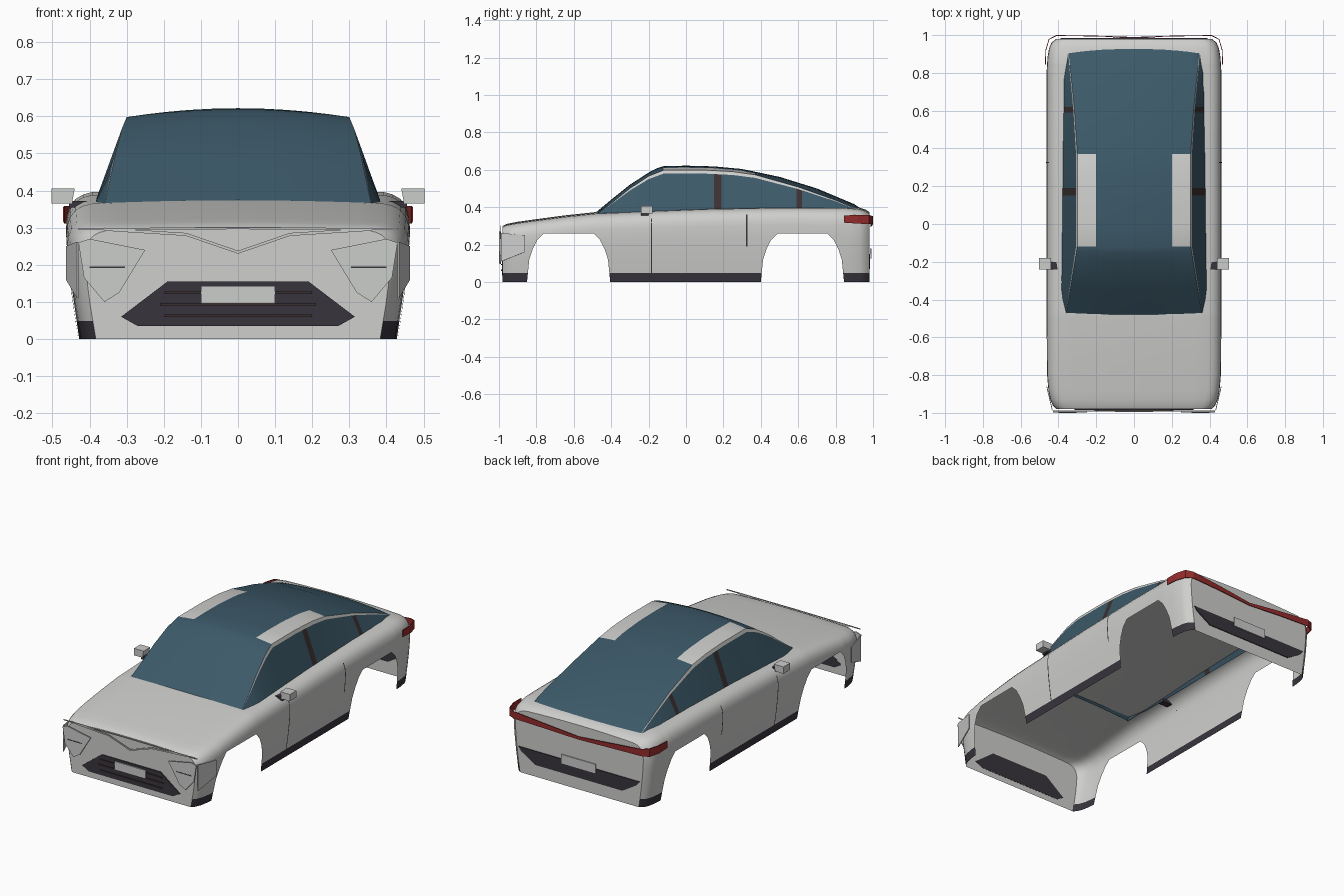
import bpy, bmesh, math
from mathutils import Vector

old = bpy.data.objects.get("Cube")
if old:
    bpy.data.objects.remove(old, do_unlink=True)


def material(name, r, g, b):
    m = bpy.data.materials.new(name)
    m.use_nodes = True
    m.diffuse_color = (r, g, b, 1)
    m.node_tree.nodes["Principled BSDF"].inputs["Base Color"].default_value = (r, g, b, 1)
    return m


PAINT = material("silver paint", .62, .62, .61)
GLASS = material("tinted glass", .045, .1, .14)
DARK = material("dark trim", .04, .034, .046)
RED = material("red lamp", .3, .025, .025)
PILLAR = material("pillar brown", .045, .03, .032)
LAMP = material("lamp silver", .6, .61, .6)


def lerp(keys, t):
    """Piecewise linear value at t from (position, value) pairs."""
    if t <= keys[0][0]:
        return keys[0][1]
    for (a, u), (b, v) in zip(keys, keys[1:]):
        if t <= b:
            return u + (v - u) * (t - a) / (b - a)
    return keys[-1][1]


def finish(name, bm, mats, smooth=True):
    bmesh.ops.recalc_face_normals(bm, faces=bm.faces)
    me = bpy.data.meshes.new(name)
    bm.to_mesh(me)
    bm.free()
    for m in mats:
        me.materials.append(m)
    ob = bpy.data.objects.new(name, me)
    bpy.context.collection.objects.link(ob)
    if smooth:
        bpy.ops.object.select_all(action='DESELECT')
        ob.select_set(True)
        bpy.context.view_layer.objects.active = ob
        bpy.ops.object.shade_smooth_by_angle(angle=math.radians(35))
    return ob


def loft(ys, section, caps=False, rule=None):
    """Skin mirrored half sections (side bottom to centre) along y."""
    bm = bmesh.new()
    rings = []
    for y in ys:
        half = section(y)
        full = half + [(-x, z) for x, z in reversed(half[:-1])]
        rings.append([bm.verts.new((x, y, z)) for x, z in full])
    n = len(rings[0])
    for i in range(len(ys) - 1):
        for k in range(n - 1):
            f = bm.faces.new((rings[i][k], rings[i][k + 1], rings[i + 1][k + 1], rings[i + 1][k]))
            if rule:
                f.material_index = rule(min(k, n - 2 - k), (ys[i] + ys[i + 1]) / 2)
    if caps:
        bm.faces.new(rings[0])
        bm.faces.new(rings[-1])
    bmesh.ops.remove_doubles(bm, verts=bm.verts, dist=.0002)
    return bm


def ribbon(name, pts, mat, thick=.004):
    """Mirrored upright strip through (x, y, low z, high z) points."""
    bm = bmesh.new()
    for s in (1, -1):
        lo = [bm.verts.new((s * x, y, a)) for x, y, a, b in pts]
        hi = [bm.verts.new((s * x, y, b)) for x, y, a, b in pts]
        for i in range(len(pts) - 1):
            bm.faces.new((lo[i], lo[i + 1], hi[i + 1], hi[i]))
    bmesh.ops.remove_doubles(bm, verts=bm.verts, dist=.0002)
    ob = finish(name, bm, [mat], False)
    mod = ob.modifiers.new("thickness", 'SOLIDIFY')
    mod.thickness = thick
    mod.offset = 0
    return ob


def plate(name, outline, y, mat, sides=(1,), thick=.006):
    """Flat x-z outline given a small depth along y."""
    bm = bmesh.new()
    for s in sides:
        f = bm.faces.new([bm.verts.new((s * x, y - thick / 2, z)) for x, z in outline])
        ext = bmesh.ops.extrude_face_region(bm, geom=[f])["geom"]
        bmesh.ops.translate(bm, vec=(0, thick, 0),
                            verts=[v for v in ext if isinstance(v, bmesh.types.BMVert)])
    return finish(name, bm, [mat], False)


def rect(x0, x1, z0, z1):
    return [(x0, z0), (x1, z0), (x1, z1), (x0, z1)]


# Body: lower edge follows the wheel arches, open underneath
WIDTH = [(-.98, .412), (-.96, .43), (-.93, .443), (-.88, .453), (-.8, .46), (-.5, .463),
         (.8, .463), (.88, .458), (.93, .45), (.96, .437), (.98, .412)]
TOP = [(-.98, .3), (-.96, .31), (-.9, .322), (-.8, .336), (-.65, .356), (-.48, .374), (-.2, .386),
       (.1, .398), (.5, .406), (.85, .405), (.93, .397), (.96, .387), (.98, .374)]
ARCH = [(0, 0), (.012, .12), (.03, .175), (.055, .225), (.09, .26),
        (.355, .26), (.39, .225), (.415, .175), (.433, .12), (.445, 0)]
EDGE = [(y0 + d, z) for y0 in (-.85, .4) for d, z in ARCH]
SIDE = [(0, .93), (.15, .948), (.3, .966), (.45, .981), (.6, .993), (.75, 1), (.82, .994),
        (.88, .977), (.93, .945), (.96, .9), (.975, .85)]
DECK = [(.7, .983), (.5, .991), (.25, .998), (0, 1)]


def body_x(y, z):
    return lerp(WIDTH, y) * lerp(SIDE, z / lerp(TOP, y))


def body_section(y):
    t, w, low = lerp(TOP, y), lerp(WIDTH, y), lerp(EDGE, y)
    heights = [max(f * t, low) for f, _ in SIDE]
    return [(body_x(y, z), z) for z in heights] + [(w * f, t * g) for f, g in DECK]


stations = sorted({round(k[0], 4) for k in WIDTH + TOP + EDGE})
bm = loft(stations, body_section, caps=True)
bmesh.ops.bisect_plane(bm, geom=bm.verts[:] + bm.edges[:] + bm.faces[:],
                       plane_co=(0, 0, .048), plane_no=(0, 0, 1))
bm.normal_update()
for f in bm.faces:
    f.material_index = int(f.calc_center_median().z < .048 and abs(f.normal.y) < .98)
finish("body_shell", bm, [PAINT, DARK])

# Cabin: glass canopy with painted rails and dark pillars
ROOF = [(-.49, .365), (-.4, .44), (-.3, .52), (-.2, .585), (-.15, .61), (-.12, .619), (0, .622),
        (.15, .618), (.3, .604), (.5, .562), (.7, .5), (.9, .416), (.96, .375)]
RAIL_X = [(-.49, .362), (-.3, .33), (-.12, .3), (.37, .3), (.6, .315), (.8, .335), (.96, .352)]
RAIL_Z = [(-.49, .352), (-.4, .42), (-.3, .5), (-.2, .566), (-.12, .598), (.1, .598), (.25, .59),
          (.37, .573), (.6, .508), (.8, .437), (.9, .394), (.96, .355)]
BASE_X = [(-.49, .366), (-.35, .386), (.8, .388), (.96, .36)]
BREAKS = [.15, .19, .59, .62]


def cabin_section(y):
    rx, rz, roof = lerp(RAIL_X, y), lerp(RAIL_Z, y), lerp(ROOF, y)
    bx, bz = lerp(BASE_X, y), min(.365, rz - .002)
    gx, gz = bx + (rx - bx) * .92, bz + (rz - bz) * .92
    arc = [(rx * f, rz + (roof - rz) * (1 - f * f)) for f in (1, .83, .667, .45, .22, 0)]
    return [(bx, bz), (gx, gz)] + arc


def cabin_rule(k, y):
    if k == 0:
        return 2 if .15 < y < .19 or .59 < y < .62 else 0
    return int(k == 1 or (k in (2, 3) and -.12 < y < .37))


stations = sorted({k[0] for k in ROOF + RAIL_X + RAIL_Z + BASE_X} | set(BREAKS))
finish("cabin", loft(stations, cabin_section, rule=cabin_rule), [GLASS, PAINT, PILLAR])

# Door seams
for name, y, z0, z1 in (("front_door_seam", -.185, .03, .34), ("rear_door_seam", .325, .19, .36)):
    bm = bmesh.new()
    for s in (1, -1):
        rows = []
        for i in range(9):
            z = z0 + (z1 - z0) * i / 8
            rows.append([bm.verts.new((s * (body_x(y, z) + .002), y + d, z)) for d in (-.003, .003)])
        for a, b in zip(rows, rows[1:]):
            bm.faces.new((a[0], a[1], b[1], b[0]))
    finish(name, bm, [DARK], False)

# Front end
plate("front_grille", [(-.19, .155), (.19, .155), (.315, .06), (.27, .035), (-.27, .035), (-.315, .06)],
      -.982, DARK)
for i, half in enumerate((.2, .21, .2)):
    z = .125 - .031 * i
    plate(f"grille_bar_{i + 1}", rect(-half, half, z - .003, z + .003), -.987, PILLAR)
plate("front_plate", rect(-.1, .1, .097, .143), -.991, LAMP)
plate("headlights", [(.25, .24), (.32, .125), (.36, .1), (.415, .165), (.43, .26), (.4, .27)],
      -.996, LAMP, (1, -1))
plate("headlight_slits", rect(.305, .4, .191, .196), -.998, DARK, (1, -1), .004)
ribbon("headlight_wraps", [(.432, -.988, .11, .262), (.462, -.86, .16, .25)], LAMP)
ribbon("nose_crease", [(0, -.99, .23, .238), (.14, -.99, .278, .286), (.3, -.99, .288, .296),
                       (.36, -.99, .292, .3)], LAMP)
ribbon("nose_strip", [(0, -.99, .296, .301), (.43, -.99, .294, .299)], LAMP)

# Rear end
ribbon("tail_lamps", [(0, .988, .295, .312), (.2, .995, .305, .332), (.41, .998, .312, .352),
                      (.45, .978, .31, .358), (.467, .92, .312, .358), (.469, .845, .317, .356)], RED)
plate("rear_grille", [(-.39, .15), (.39, .15), (.37, .125), (.28, .07), (-.28, .07), (-.37, .125)],
      .982, DARK)
plate("rear_plate", rect(-.11, .11, .125, .18), .988, LAMP)

# Door mirrors
for name, mat, lo, hi, taper in (("mirror_housing", LAMP, (.44, -.24, .365), (.502, -.18, .405), .75),
                                 ("mirror_arm", DARK, (.38, -.24, .355), (.455, -.2, .372), 1)):
    bm = bmesh.new()
    lo, hi = Vector(lo), Vector(hi)
    for s in (1, -1):
        for v in bmesh.ops.create_cube(bm, size=1)["verts"]:
            if v.co.z < 0 and v.co.x < 0:
                v.co.x *= taper
            v.co = [a + (b - a) * (c + .5) for a, b, c in zip(lo, hi, v.co)]
            v.co.x *= s
    finish(name + "s", bm, [mat], False)
